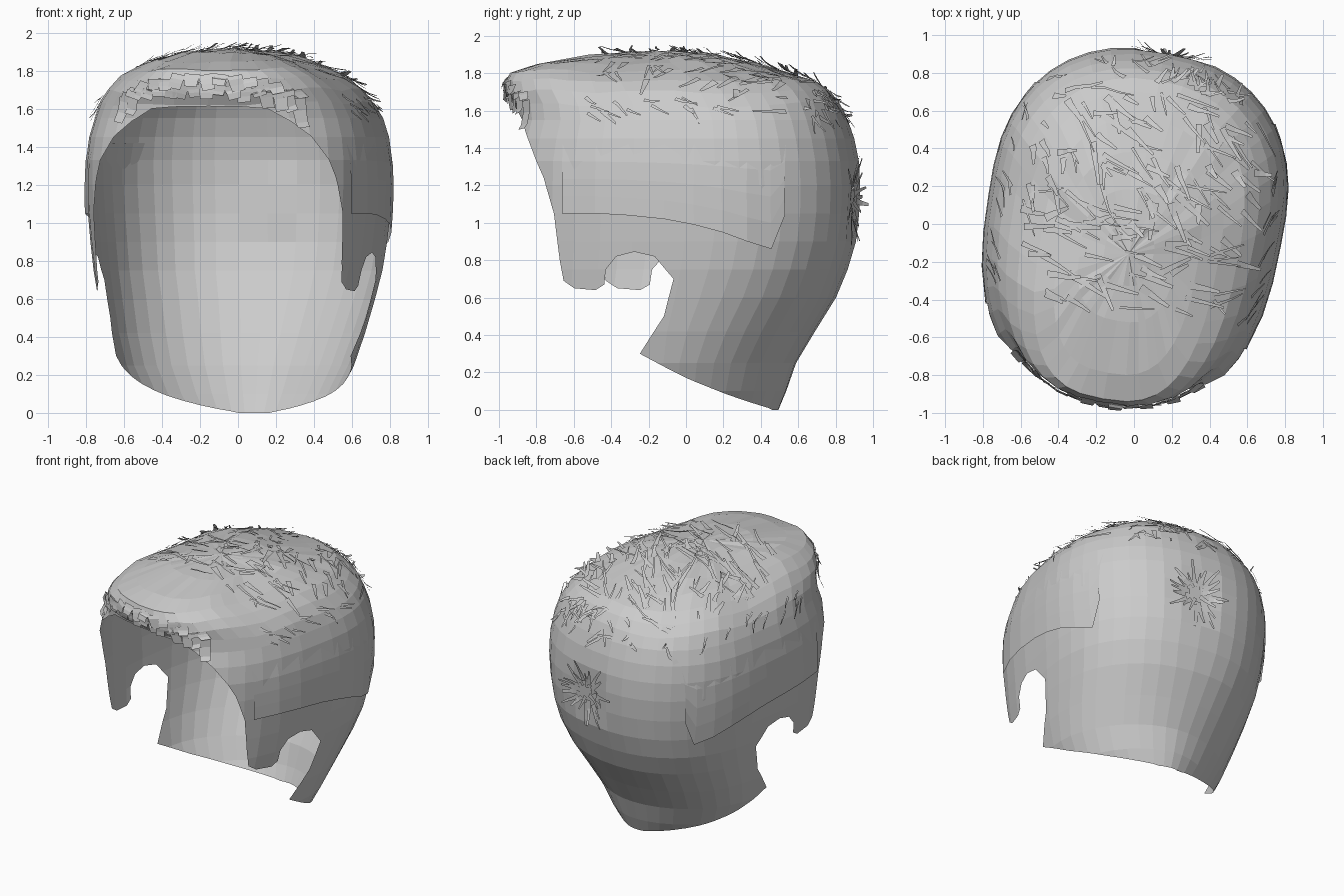
import bpy, bmesh, math, random
from mathutils import Vector, Matrix
from mathutils.bvhtree import BVHTree

if "Cube" in bpy.data.objects:
    bpy.data.objects.remove(bpy.data.objects["Cube"])

random.seed(4)
TURN = Matrix.Rotation(math.radians(-10), 4, 'Z')   # the whole hairpiece is turned slightly
CENTRE = Vector((0, 0, 1.0))


def finish(name, bm):
    me = bpy.data.meshes.new(name)
    bm.transform(TURN)
    bm.to_mesh(me)
    bm.free()
    ob = bpy.data.objects.new(name, me)
    bpy.context.collection.objects.link(ob)
    return ob


# Head shell: stacked rounded rings (z, front y, back y, half width)
LEVELS = [
    (0.00, -.75, .50, .46), (0.10, -.78, .54, .54), (0.25, -.85, .59, .615),
    (0.42, -.92, .69, .665), (0.60, -.95, .80, .705), (0.75, -.95, .86, .735),
    (0.90, -.95, .905, .755), (1.05, -.95, .925, .77), (1.20, -.95, .93, .78),
    (1.33, -.945, .92, .78), (1.45, -.92, .895, .765), (1.55, -.89, .86, .735),
    (1.63, -.90, .82, .70), (1.70, -.945, .77, .645), (1.76, -.96, .70, .575),
    (1.81, -.94, .56, .475), (1.85, -.80, .38, .37), (1.885, -.52, .18, .26),
    (1.91, -.33, .0, .13)]
N = 40


def ring_point(a, z, yf, yb, hw):
    c, s = math.cos(a), math.sin(a)
    yc = yf + (yb - yf) * .58
    n, depth = (min(2.3, 1.7 + z * .8), yb - yc) if s > 0 else (2.8, yc - yf)
    x = math.copysign(abs(c) ** (2 / n), c) * hw
    y = yc + math.copysign(abs(s) ** (2 / n), s) * depth
    p = Vector((x, y, z))
    # Pinched whorl at the crown, combed ripples on top
    r = (p - Vector((.03, .93, 1.12))).length
    p.y -= .04 * math.exp(-(r / .13) ** 2)
    if z > 1.6:
        p.z += .010 * math.sin(9 * y + 3 * x) + random.uniform(-.006, .006)
    return p


bm = bmesh.new()
rings = [[bm.verts.new(ring_point(2 * math.pi * i / N, *lv)) for i in range(N)] for lv in LEVELS]
for r0, r1 in zip(rings, rings[1:]):
    for i in range(N):
        j = (i + 1) % N
        bm.faces.new((r0[i], r0[j], r1[j], r1[i]))
pole = bm.verts.new((0, -.16, 1.92))
for i in range(N):
    bm.faces.new((rings[-1][i], rings[-1][(i + 1) % N], pole))

# Side outline (y, z) of the face opening, sideburn, ear notch and nape
OPENING = [(-1.2, 1.64), (-.92, 1.62), (-.86, 1.60), (-.82, 1.55), (-.76, 1.44),
           (-.66, 1.24), (-.60, 1.05), (-.57, .80), (-.55, .69), (-.49, .65),
           (-.37, .64), (-.32, .67), (-.31, .75), (-.25, .82), (-.15, .845),
           (-.04, .82), (.06, .70), (0, .50), (-.14, .30), (.10, .17),
           (.30, .08), (.47, .01), (.60, -.1), (-1.2, -.1)]
EDGES = list(zip(OPENING, OPENING[1:] + OPENING[:1]))


def inside(y, z):
    hit = False
    for (y0, z0), (y1, z1) in EDGES:
        if (z0 > z) != (z1 > z) and y < y0 + (z - z0) * (y1 - y0) / (z1 - z0):
            hit = not hit
    return hit


for (y0, z0), (y1, z1) in EDGES:
    geom = set()
    for f in bm.faces:
        ys = [v.co.y for v in f.verts]
        zs = [v.co.z for v in f.verts]
        if (min(ys) <= max(y0, y1) and max(ys) >= min(y0, y1)
                and min(zs) <= max(z0, z1) and max(zs) >= min(z0, z1)):
            geom.update([f], f.edges, f.verts)
    if geom:
        bmesh.ops.bisect_plane(bm, geom=list(geom), dist=1e-5,
                               plane_co=(0, y0, z0), plane_no=(0, z1 - z0, y0 - y1))
gone = []
for f in bm.faces:
    c = f.calc_center_median()
    if inside(c.y, c.z):
        gone.append(f)
bmesh.ops.delete(bm, geom=gone, context='FACES')
bmesh.ops.recalc_face_normals(bm, faces=bm.faces)
tree = BVHTree.FromBMesh(bm)
finish("hair_shell", bm)


def surface(p):
    loc, n, _, _ = tree.find_nearest(p)
    return loc, (n if n.dot(loc - CENTRE) > 0 else -n)


# Overlapping hair band above each ear
BAND = [(-.55, 1.05), (-.36, 1.05), (-.18, 1.04), (.02, 1.02), (.18, .99),
        (.33, .95), (.46, .90), (.58, .86), (.65, 1.04)]
for side, name in ((1, "side_band_right"), (-1, "side_band_left")):
    bm = bmesh.new()
    cols = []
    for y, z in BAND:
        col = []
        for k in range(5):
            zz = z + (1.42 - z) * k / 4
            hit, n, _, _ = tree.ray_cast(Vector((side * 2, y, zz)), Vector((-side, 0, 0)))
            if hit is None:
                hit, n = surface(Vector((side * .7, y, zz)))
            col.append(bm.verts.new(hit + Vector((side * .018 * (1 - k / 4), 0, 0))))
        cols.append(col)
    for a, b in zip(cols, cols[1:]):
        for k in range(4):
            bm.faces.new((a[k], b[k], b[k + 1], a[k + 1]))
    finish(name, bm)


# Ribbon strand that follows the shell and lifts at its tip
def strand(bm, p, d, length, width, lift, base=.008, taper=.6, segs=3):
    prev = None
    d = d.normalized()
    for i in range(segs + 1):
        t = i / segs
        loc, n = surface(p + d * length * t)
        mid = loc + n * (base + lift * t * t)
        w = n.cross(d).normalized() * width * .5 * (1 - taper * t)
        cur = (bm.verts.new(mid - w), bm.verts.new(mid + w))
        if prev:
            bm.faces.new((prev[0], prev[1], cur[1], cur[0]))
        prev = cur


# Loose strands over the top, combed sideways in front and diagonally behind
bm = bmesh.new()
for i in range(150):
    x, y = random.uniform(-.6, .58), random.uniform(-.45, .72)
    hit = tree.ray_cast(Vector((x, y, 3)), Vector((0, 0, -1)))[0]
    if hit is None:
        continue
    ang = random.gauss(-.7, .4) if y > .1 else random.gauss(-.1, .3)
    d = Vector((math.cos(ang), math.sin(ang), 0))
    strand(bm, hit, d, random.uniform(.08, .24), random.uniform(.015, .045),
           random.uniform(0, .04))
finish("top_strands", bm)

# Overlapping locks along the arched front hairline
bm = bmesh.new()
for z, count in ((1.79, 15), (1.73, 17)):
    for i in range(count):
        x = -.54 + 1.08 * i / (count - 1)
        p = Vector((x, -.98 + .6 * abs(x) ** 3, z - .3 * x * x + random.uniform(-.015, .015)))
        d = Vector((x * .6 + random.uniform(-.2, .2), -.05, -1))
        strand(bm, p, d, random.uniform(.07, .11), .085,
               random.uniform(.005, .03), taper=.2)
finish("front_locks", bm)

# Radial strands round the crown whorl at the back
bm = bmesh.new()
for i in range(22):
    a = i * 2.4
    r = .02 + .08 * random.random()
    d = Vector((math.cos(a), 0, math.sin(a)))
    strand(bm, Vector((.03, .95, 1.13)) + d * r, d, random.uniform(.09, .2),
           random.uniform(.025, .045), random.uniform(.0, .05))
finish("crown_strands", bm)

# Ruffled strands on the upper back and the sides
bm = bmesh.new()
for i in range(40):
    x = random.uniform(-.3, .5)
    p = Vector((x, .8, random.uniform(1.52, 1.78)))
    d = Vector((random.uniform(-1, 1), .5, random.uniform(-1, .2)))
    strand(bm, p, d, random.uniform(.08, .16), random.uniform(.015, .035),
           random.uniform(.01, .04))
for i in range(30):
    s = 1 if i % 2 else -1
    p = Vector((s * .72, random.uniform(-.5, .5), random.uniform(1.58, 1.74)))
    d = Vector((0, random.uniform(.4, 1), random.uniform(-.9, -.2)))
    strand(bm, p, d, random.uniform(.08, .16), random.uniform(.012, .025),
           random.uniform(0, .03))
finish("ruffled_strands", bm)
